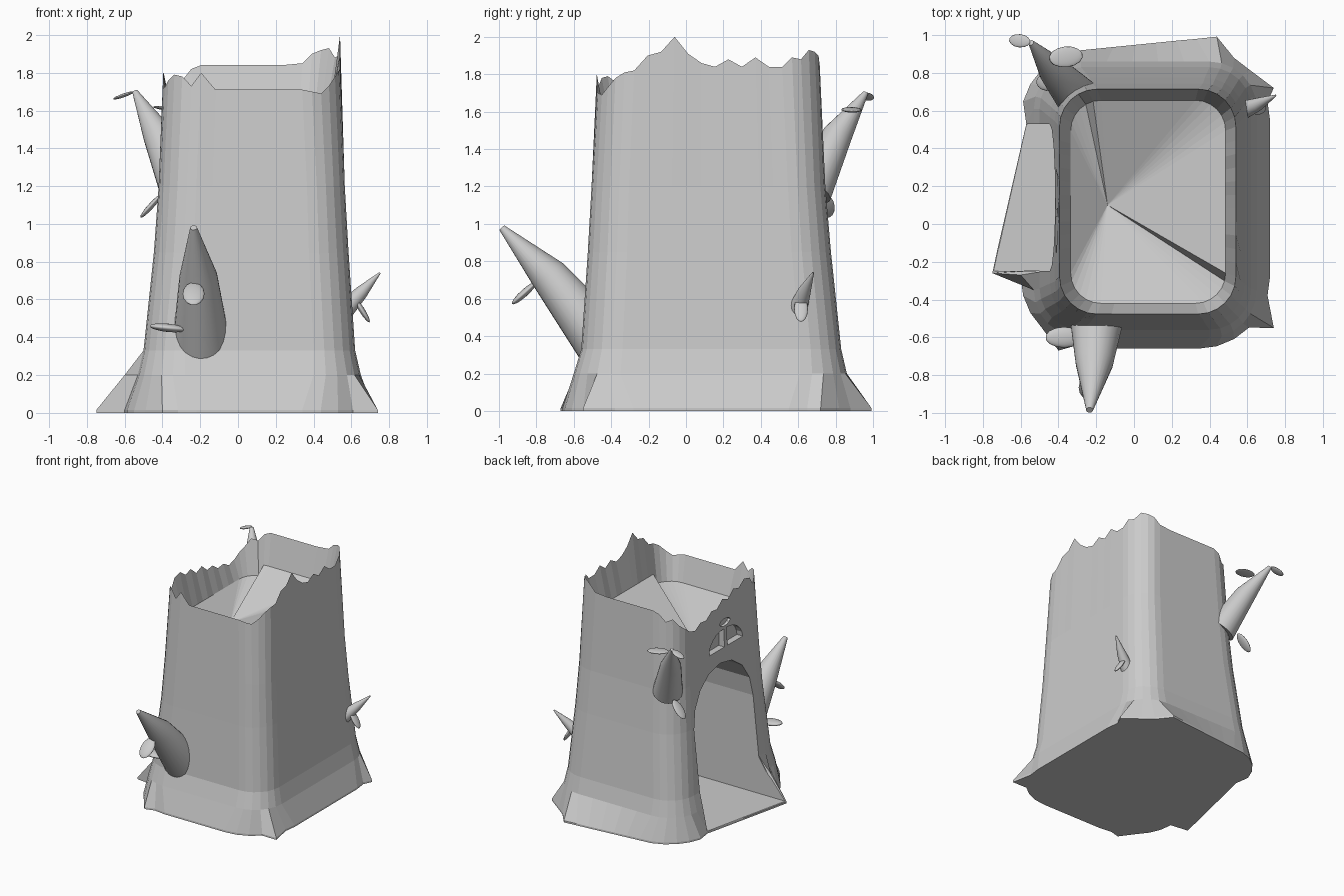
import bpy, bmesh, math
from mathutils import Vector

cube = bpy.data.objects.get("Cube")
if cube:
    bpy.data.objects.remove(cube, do_unlink=True)

bark = bpy.data.materials.new("grey_bark")
bark.use_nodes = True
GREY = (0.6, 0.6, 0.6, 1)
bark.diffuse_color = GREY
bark.node_tree.nodes["Principled BSDF"].inputs["Base Color"].default_value = GREY


def make(name, bm, smooth=False):
    bmesh.ops.recalc_face_normals(bm, faces=bm.faces)
    mesh = bpy.data.meshes.new(name)
    bm.to_mesh(mesh)
    bm.free()
    mesh.materials.append(bark)
    for poly in mesh.polygons:
        poly.use_smooth = smooth
    obj = bpy.data.objects.new(name, mesh)
    bpy.context.collection.objects.link(obj)
    return obj


def loft(bm, rings):
    """Skin a stack of rings, close the first, and return the last."""
    loops = [[bm.verts.new(p) for p in ring] for ring in rings]
    n = len(loops[0])
    for a, b in zip(loops, loops[1:]):
        for i in range(n):
            j = (i + 1) % n
            bm.faces.new((a[i], a[j], b[j], b[i]))
    bm.faces.new(loops[0])
    return loops[-1]


# Jagged rim heights in hundredths: four straight sides and the corner after each
SIDES = [[171] * 6,
         [190, 192, 200, 191, 186, 184, 188, 184, 189, 184],
         [184] * 4,
         [162, 166, 165, 170, 169, 175, 172, 178, 176, 181]]
CORNERS = [[171, 170, 169, 173, 178, 181, 182],
           [184, 189, 188, 193, 192, 190, 185],
           [184, 182, 176, 178, 172, 168, 164],
           [179, 172, 176, 179, 178, 173, 180]]


def section(x0, x1, y0, y1, r):
    """Rounded rectangle, with the same point layout as the rim."""
    centres = [Vector(c) for c in ((x1 - r, y0 + r), (x1 - r, y1 - r),
                                   (x0 + r, y1 - r), (x0 + r, y0 + r))]

    def on_corner(c, f):
        a = math.pi / 2 * (c - 1 + f)
        return centres[c] + r * Vector((math.cos(a), math.sin(a)))

    points = []
    for k in range(4):
        start, end = on_corner((k - 1) % 4, 1), on_corner(k, 0)
        n = len(SIDES[k])
        points += [start.lerp(end, (i + 1) / (n + 1)) for i in range(n)]
        points += [on_corner(k, i / 6) for i in range(7)]
    return points


def pull(points, *spikes):
    """Move the nearest point of a section out to each spike."""
    for spike in spikes:
        tip = Vector(spike)
        min(points, key=lambda p: (p - tip).length).xy = tip


def level(points, z):
    return [(p.x, p.y, z) for p in points]


# Flared foot: slanted doorstep side, slanted back and root spikes
foot = section(-0.6, 0.72, -0.66, 0.93, 0.38)
for p in foot:
    if p.x < -0.595 and p.y > -0.27:
        p.x = -0.66 - 0.23 * (0.14 - p.y)
    if p.y > 0.91:
        p.y = 0.92 + 0.1 * (p.x + 0.28)
pull(foot, (0.74, -0.55), (0.74, 0.72), (0.33, 0.98), (-0.75, -0.26),
     (-0.57, 0.53), (-0.4, -0.67))
ankle = section(-0.53, 0.65, -0.6, 0.86, 0.25)
pull(ankle, (-0.6, -0.27))

# Solid trunk, with a sunken floor in its hollow top that falls to one point
rim_heights = [h / 100 for k in range(4) for h in SIDES[k] + CORNERS[k]]
rim = section(-0.395, 0.54, -0.477, 0.715, 0.2)
edge = section(-0.335, 0.485, -0.42, 0.655, 0.16)
centre = Vector((-0.14, 0.1))


def edge_height(p):
    angle = math.degrees(math.atan2(p.y - centre.y, p.x - centre.x))
    return 1.59 if -31 < angle < 98 else 1.5


bm = bmesh.new()
inner = loft(bm, [level(foot, 0),
                  level(foot, 0.015),
                  level(ankle, 0.2),
                  level(section(-0.5, 0.62, -0.56, 0.83, 0.22), 0.33),
                  level(section(-0.445, 0.585, -0.525, 0.775, 0.21), 0.85),
                  level(section(-0.42, 0.565, -0.505, 0.745, 0.2), 1.2),
                  [(p.x, p.y, h) for p, h in zip(rim, rim_heights)],
                  [(p.x, p.y, edge_height(p)) for p in edge]])
middle = bm.verts.new((centre.x, centre.y, 1.34))
for i, v in enumerate(inner):
    bm.faces.new((v, inner[(i + 1) % len(inner)], middle))
trunk = make("trunk", bm)


# Arched tunnel behind the doorway, and shallow windows above it
def cutter(name, outline, depth):
    bm = bmesh.new()
    bm.faces.new(loft(bm, [[(x, y, z) for y, z in outline] for x in (-1, depth)]))
    obj = make(name, bm)
    obj.hide_render = True
    obj.hide_viewport = True
    obj.display_type = 'WIRE'
    cut = trunk.modifiers.new(name, 'BOOLEAN')
    cut.operation = 'DIFFERENCE'
    cut.solver = 'EXACT'
    cut.object = obj


def arc(y, z, ry, rz, a0, a1, n):
    angles = [math.radians(a0 + (a1 - a0) * i / n) for i in range(n + 1)]
    return [(y + ry * math.cos(a), z + rz * math.sin(a)) for a in angles]


cutter("door_cutter", [(-0.25, 0.02), (0.53, 0.02)]
       + arc(0.14, 0.83, 0.39, 0.41, 0, 180, 8), 0.36)
cutter("window_cutter_back", [(0.08, 1.35)] + arc(0.08, 1.35, 0.2, 0.15, 0, 90, 6), -0.36)
cutter("window_cutter_front", [(0.04, 1.35)] + arc(0.04, 1.35, 0.2, 0.15, 90, 180, 6), -0.36)
cutter("vent_cutter", arc(0.06, 1.55, 0.07, 0.03, 0, 324, 9), -0.38)


# Broken branches, each a bulging cone through three centres
def branch(name, centres, radii):
    centres = [Vector(c) for c in centres]
    turn = (centres[-1] - centres[0]).to_track_quat('Z', 'Y')
    circle = [turn @ Vector((math.cos(a), math.sin(a), 0))
              for a in (math.tau * i / 24 for i in range(24))]
    bm = bmesh.new()
    bm.faces.new(loft(bm, [[c + r * d for d in circle] for c, r in zip(centres, radii)]))
    obj = make(name, bm)
    for poly in obj.data.polygons:
        poly.use_smooth = len(poly.vertices) == 4


branch("front_branch", [(-0.195, -0.46, 0.385), (-0.21, -0.735, 0.725), (-0.235, -0.985, 0.98)],
       [0.15, 0.1, 0.018])
branch("back_branch", [(-0.3, 0.67, 1.18), (-0.425, 0.81, 1.475), (-0.545, 0.96, 1.7)],
       [0.115, 0.08, 0.015])
branch("side_branch", [(0.57, 0.6, 0.55), (0.655, 0.633, 0.64), (0.75, 0.68, 0.74)],
       [0.05, 0.035, 0.005])


# Leaves: flattened discs pointing along a direction
def leaf(name, pos, along, size):
    bm = bmesh.new()
    bmesh.ops.create_uvsphere(bm, u_segments=14, v_segments=8, radius=1)
    obj = make(name, bm, True)
    obj.location = pos
    obj.scale = size
    obj.rotation_mode = 'QUATERNION'
    obj.rotation_quaternion = Vector(along).to_track_quat('X', 'Z')


leaf("front_leaf_side", (-0.37, -0.6, 0.45), (1, 0, -0.1), (0.1, 0.055, 0.022))
leaf("front_leaf_low", (-0.235, -0.865, 0.63), (0, -1, -0.9), (0.09, 0.058, 0.02))
leaf("back_leaf_tip", (-0.605, 0.97, 1.68), (1, -0.1, 0.35), (0.06, 0.035, 0.01))
leaf("back_leaf_top", (-0.36, 0.885, 1.61), (1, 0.1, -0.1), (0.09, 0.055, 0.012))
leaf("back_leaf_low", (-0.46, 0.75, 1.095), (1, -0.1, 1.1), (0.085, 0.045, 0.015))
leaf("side_leaf", (0.655, 0.615, 0.545), (0.5, 0, -0.8), (0.08, 0.037, 0.015))
